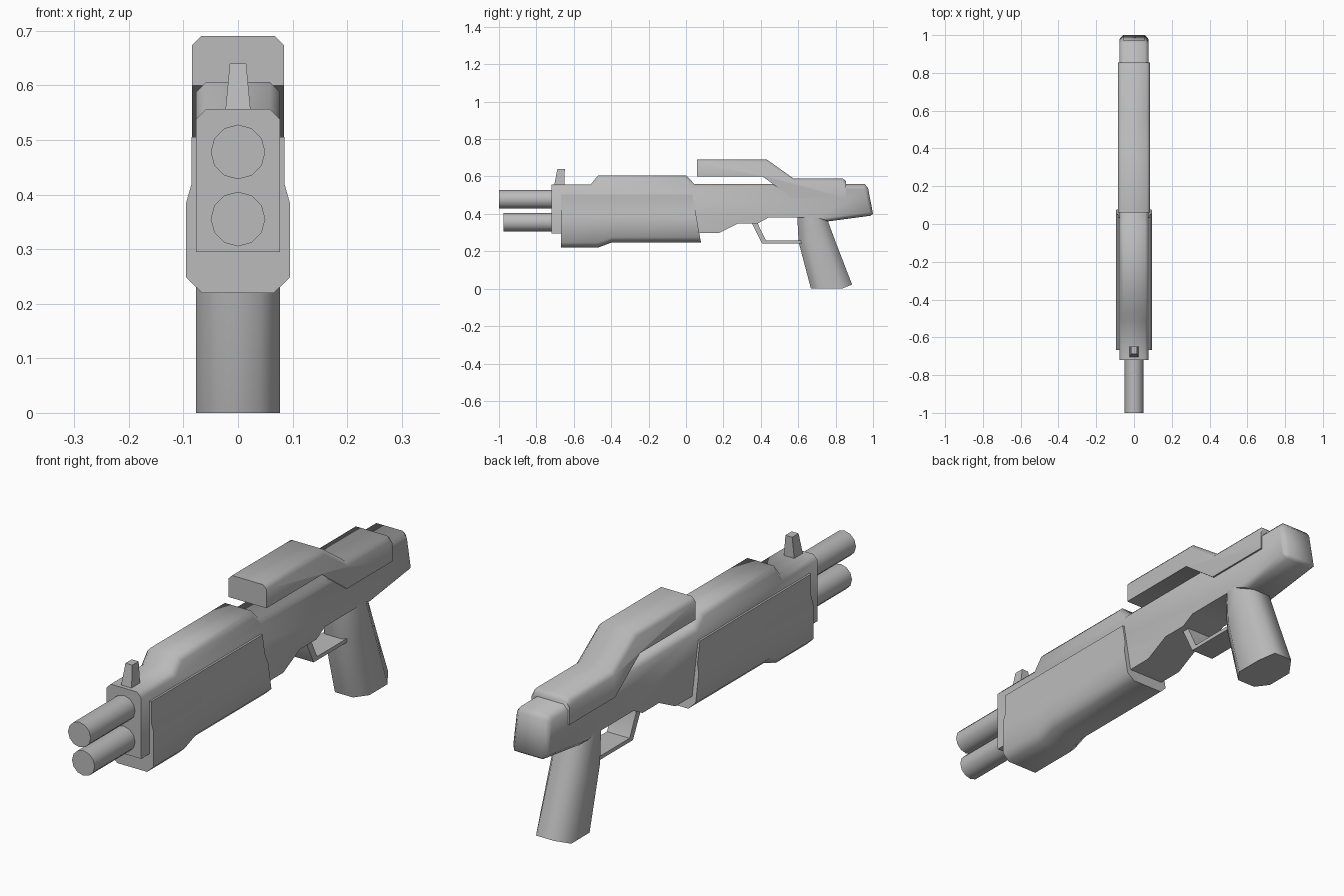
import bpy, bmesh, math
from mathutils import Matrix

cube = bpy.data.objects.get("Cube")
if cube:
    bpy.data.objects.remove(cube)

grey = bpy.data.materials.new("plain grey")
grey.use_nodes = True
COLOUR = (0.5, 0.5, 0.5, 1)
grey.diffuse_color = COLOUR
grey.node_tree.nodes["Principled BSDF"].inputs["Base Color"].default_value = COLOUR


def finish(name, bm, angle=50):
    bmesh.ops.recalc_face_normals(bm, faces=bm.faces)
    mesh = bpy.data.meshes.new(name)
    bm.to_mesh(mesh)
    bm.free()
    mesh.materials.append(grey)
    mesh.shade_smooth()
    mesh.set_sharp_from_angle(angle=math.radians(angle))
    obj = bpy.data.objects.new(name, mesh)
    bpy.context.collection.objects.link(obj)
    return obj


def loft(name, rings, angle=50):
    """Skin a closed solid over rings of equal point count."""
    bm = bmesh.new()
    loops = [[bm.verts.new(p) for p in ring] for ring in rings]
    n = len(loops[0])
    for a, b in zip(loops, loops[1:]):
        for i in range(n):
            j = (i + 1) % n
            bm.faces.new((a[i], a[j], b[j], b[i]))
    bm.faces.new(loops[0])
    bm.faces.new(loops[-1])
    return finish(name, bm, angle)


def prism(name, profile, half, chamfer=0, rule=None):
    """Extrude a (y, z) side profile across x, chamfering rims picked by rule."""
    bm = bmesh.new()
    sides = [[bm.verts.new((x, y, z)) for y, z in profile] for x in (-half, half)]
    n = len(profile)
    rims = [bm.faces.new(s) for s in sides]
    for i in range(n):
        j = (i + 1) % n
        bm.faces.new((sides[0][i], sides[0][j], sides[1][j], sides[1][i]))
    bmesh.ops.recalc_face_normals(bm, faces=bm.faces)
    if chamfer:
        edges = []
        for e in {e for f in rims for e in f.edges}:
            wall = next(f for f in e.link_faces if f not in rims)
            if rule(wall.normal, wall.calc_center_median()):
                edges.append(e)
        bmesh.ops.bevel(bm, geom=edges, offset=chamfer, segments=1,
                        affect='EDGES', clamp_overlap=True)
    return finish(name, bm)


# Receiver, with chamfered top and rear block
prism("receiver", [
    (-0.72, 0.295), (-0.72, 0.557), (-0.51, 0.557), (-0.47, 0.606),
    (0.0, 0.606), (0.045, 0.56), (0.955, 0.56), (0.973, 0.54),
    (1.0, 0.40), (0.985, 0.39), (0.76, 0.36), (0.70, 0.38), (0.44, 0.38),
    (0.385, 0.35), (0.28, 0.35), (0.176, 0.297)],
    0.077, 0.019, lambda n, c: n.z > 0.3 or c.y > 0.75)

# Raised rail cover above the receiver
prism("top_cover", [
    (0.06, 0.60), (0.06, 0.69), (0.433, 0.69), (0.577, 0.588),
    (0.84, 0.588), (0.855, 0.575), (0.855, 0.484), (0.567, 0.484),
    (0.41, 0.60)],
    0.084, 0.016, lambda n, c: n.z > 0.3)


# Fore grip shell wrapped round the front of the receiver
def shell_ring(y, low, slant=0):
    half = [(0.066, low), (0.095, low + 0.028), (0.095, 0.385),
            (0.085, 0.42), (0.085, 0.505)]
    section = half + [(-x, z) for x, z in reversed(half)]
    return [(x, y - slant * (z - low), z) for x, z in section]


loft("fore_grip", [shell_ring(-0.667, 0.22), shell_ring(-0.47, 0.22),
                   shell_ring(-0.395, 0.248), shell_ring(0.08, 0.248, 0.18)])


# Pistol grip with chamfered vertical edges
def grip_ring(front, back, z, lift=0):
    half = [(0.04, front, z), (0.077, front + 0.05, z),
            (0.077, back - 0.055, z), (0.04, back, z + lift)]
    return half + [(-x, y, h) for x, y, h in reversed(half)]


loft("pistol_grip", [grip_ring(0.668, 0.888, 0, 0.022),
                     grip_ring(0.602, 0.80, 0.25),
                     grip_ring(0.595, 0.75, 0.385)], 60)

# Trigger guard strip
prism("trigger_guard", [
    (0.35, 0.37), (0.35, 0.355), (0.406, 0.243), (0.62, 0.243),
    (0.62, 0.258), (0.427, 0.258), (0.385, 0.345), (0.385, 0.37)], 0.05)

# Tapered front sight
loft("front_sight", [
    [(-w, f, z), (w, f, z), (w, b, z), (-w, b, z)]
    for w, f, b, z in ((0.024, -0.706, -0.65, 0.545), (0.015, -0.688, -0.648, 0.64))])

# Twin barrels, one above the other
for name, tip, height in (("upper_barrel", -1.0, 0.478), ("lower_barrel", -0.975, 0.355)):
    bm = bmesh.new()
    length = -0.68 - tip
    bmesh.ops.create_cone(bm, cap_ends=True, segments=12, radius1=0.05,
                          radius2=0.05, depth=length,
                          matrix=Matrix.Translation((0, tip + length / 2, height))
                          @ Matrix.Rotation(math.pi / 2, 4, 'X'))
    finish(name, bm)
